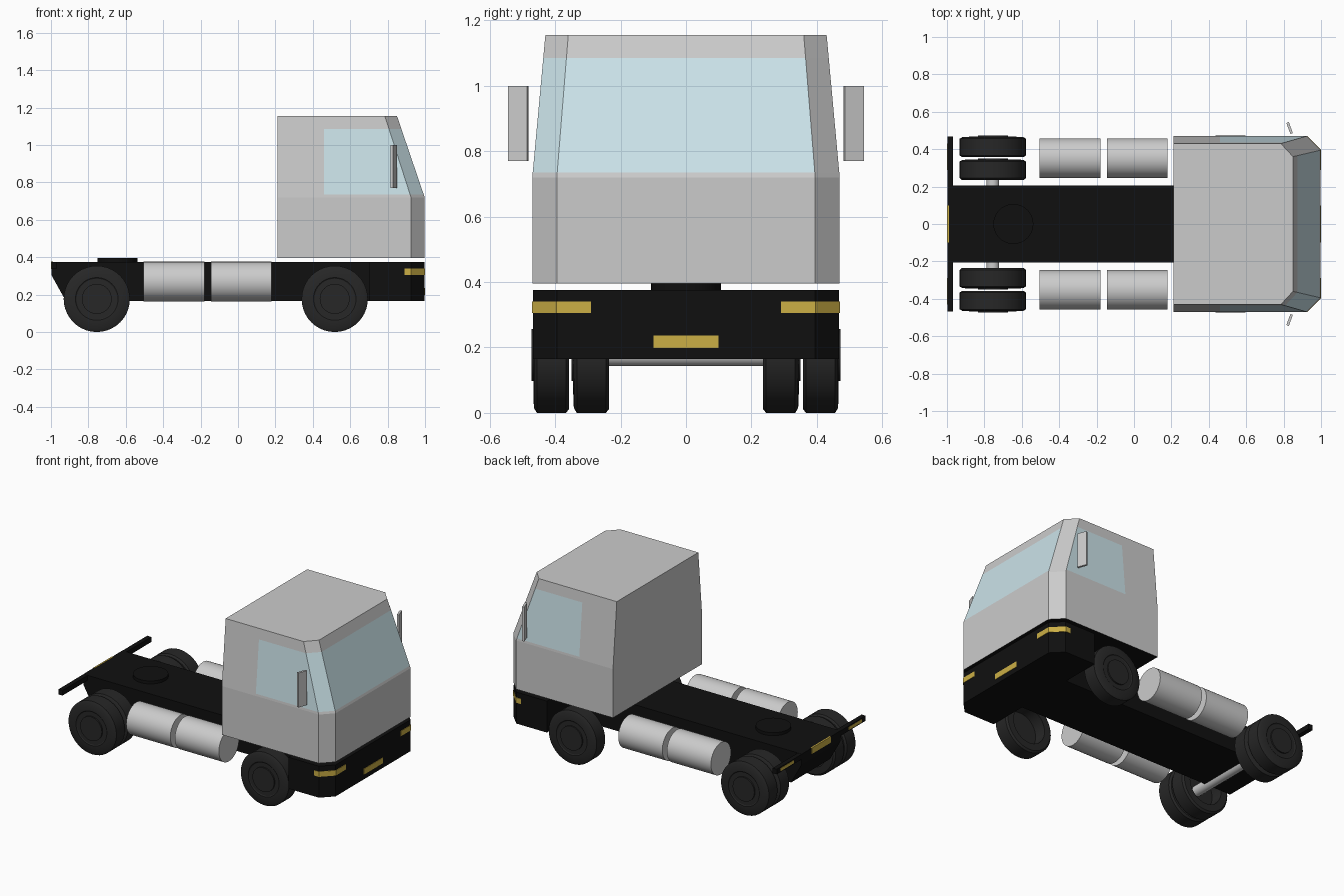
import bpy, bmesh
from math import radians, pi
from mathutils import Matrix, Vector

if "Cube" in bpy.data.objects:
    bpy.data.objects.remove(bpy.data.objects["Cube"])


def material(name, rgb):
    m = bpy.data.materials.new(name)
    m.diffuse_color = (*rgb, 1)
    m.use_nodes = True
    m.node_tree.nodes["Principled BSDF"].inputs["Base Color"].default_value = m.diffuse_color
    return m


BLACK = material("black", (0.005, 0.005, 0.005))
RUBBER = material("rubber", (0.02, 0.02, 0.02))
GLASS = material("glass", (0.6, 0.77, 0.82))
AMBER = material("amber", (0.6, 0.43, 0.06))


def finish(name, bm, mat=None, smooth=False):
    bmesh.ops.recalc_face_normals(bm, faces=bm.faces)
    me = bpy.data.meshes.new(name)
    bm.to_mesh(me)
    bm.free()
    ob = bpy.data.objects.new(name, me)
    bpy.context.collection.objects.link(ob)
    if mat:
        me.materials.append(mat)
    if smooth:
        bpy.ops.object.select_all(action='DESELECT')
        ob.select_set(True)
        bpy.context.view_layer.objects.active = ob
        bpy.ops.object.shade_smooth_by_angle(angle=radians(30))
    return ob


def box(name, lo, hi, mat=None, turn=0):
    lo, hi = Vector(lo), Vector(hi)
    bm = bmesh.new()
    m = (Matrix.Translation((lo + hi) / 2) @ Matrix.Rotation(turn, 4, 'Z')
         @ Matrix.Diagonal((*(hi - lo), 1)))
    bmesh.ops.create_cube(bm, size=1, matrix=m)
    return finish(name, bm, mat)


def prism(name, points, direction, mat=None):
    bm = bmesh.new()
    face = bm.faces.new([bm.verts.new(p) for p in points])
    ext = bmesh.ops.extrude_face_region(bm, geom=[face], use_keep_orig=True)
    moved = [v for v in ext['geom'] if isinstance(v, bmesh.types.BMVert)]
    bmesh.ops.translate(bm, verts=moved, vec=direction)
    return finish(name, bm, mat)


def cylinder(name, centre, radius, depth, axis, mat=None):
    bm = bmesh.new()
    rot = {'X': Matrix.Rotation(pi / 2, 4, 'Y'), 'Y': Matrix.Rotation(pi / 2, 4, 'X'),
           'Z': Matrix()}[axis]
    bmesh.ops.create_cone(bm, cap_ends=True, segments=40, radius1=radius, radius2=radius,
                          depth=depth, matrix=Matrix.Translation(centre) @ rot)
    return finish(name, bm, mat, True)


# Wheel: revolved profile (radius, outward distance), hollow on the inner side
WHEEL = [(0, .472), (.08, .472), (.08, .463), (.108, .463), (.114, .467), (.162, .465),
         (.177, .456), (.177, .367), (.165, .357), (.12, .357), (.12, .44), (0, .44)]


def wheel(name, x, side, inset=0):
    bm = bmesh.new()
    verts = [bm.verts.new((r, side * (y - inset), 0)) for r, y in WHEEL]
    edges = [bm.edges.new(pair) for pair in zip(verts, verts[1:])]
    bmesh.ops.spin(bm, geom=verts + edges, cent=(0, 0, 0), axis=(0, 1, 0),
                   angle=2 * pi, steps=40)
    bmesh.ops.remove_doubles(bm, verts=bm.verts, dist=1e-5)
    bmesh.ops.translate(bm, verts=bm.verts, vec=(x, 0, .177))
    finish(name, bm, RUBBER, True)


# Cab: stacked rings with chamfered front corners and inward-leaning upper walls
def cab_ring(z):
    t = max(0, (z - .72) / (1.155 - .72))
    w, wf = .47 - .04 * t, .395 - .035 * t
    front, corner = .998 - .148 * t, .925 - .14 * t
    half = [(.21, w), (.46, w), (corner, w), (front, wf)]
    return [(x, y, z) for x, y in half] + [(x, -y, z) for x, y in reversed(half)]


bm = bmesh.new()
rings = [[bm.verts.new(p) for p in cab_ring(z)] for z in (.395, .72, .735, 1.085, 1.155)]
for level, (a, b) in enumerate(zip(rings, rings[1:])):
    for i in range(8):
        j = (i + 1) % 8
        f = bm.faces.new((a[i], a[j], b[j], b[i]))
        # side windows, windscreen and one glazed corner
        if level == 2 and i in (1, 3, 4, 5):
            f.material_index = 1
bm.faces.new(rings[-1])
bm.faces.new(rings[0]).material_index = 2
cab = finish("cab", bm)
for m in (material("cab_grey", (.8, .8, .8)), GLASS, BLACK):
    cab.data.materials.append(m)

# Chassis with sloped tail
tail = [(-.998, .375), (-.998, .305), (-.92, .165), (.75, .165), (.75, .375)]
prism("chassis", [(x, -.205, z) for x, z in tail], (0, .41, 0), BLACK)

# Front bumper with chamfered corners
plan = [(.70, .468), (.925, .468), (.997, .395)]
plan += [(x, -y) for x, y in reversed(plan)]
prism("front_bumper", [(x, y, .165) for x, y in plan], (0, 0, .21), BLACK)
box("front_plate", (.99, -.1, .198), (1, .1, .236), AMBER)

# Rear bar and plate
box("rear_bar", (-.998, -.468, .34), (-.968, .468, .374), BLACK)
box("rear_plate", (-1, -.1, .336), (-.99, .1, .376), AMBER)

# Coupling disc on the chassis
cylinder("coupling_disc", (-.645, 0, .384), .107, .022, 'Z', BLACK)

# Rear axle
cylinder("rear_axle", (-.755, 0, .177), .034, .7, 'Y')

for side, label in ((1, "left"), (-1, "right")):
    # Wrap-around front lights and rear lights
    strip = [(.89, .471), (.926, .471), (1, .396), (1, .29), (.99, .29), (.99, .392),
             (.922, .461), (.89, .461)]
    prism(f"front_light_{label}", [(x, side * y, .305) for x, y in strip], (0, 0, .035), AMBER)
    y0, y1 = sorted((side * .29, side * .43))
    box(f"rear_light_{label}", (-1, y0, .347), (-.99, y1, .367), AMBER)

    # Wheels: single at the front, pair at the rear
    wheel(f"front_wheel_{label}", .517, side)
    wheel(f"rear_outer_wheel_{label}", -.755, side)
    wheel(f"rear_inner_wheel_{label}", -.755, side, .122)

    # Side tanks
    for x, place in ((-.342, "rear"), (.017, "front")):
        cylinder(f"{place}_tank_{label}", (x, side * .352, .27), .106, .325, 'X')

    # Mirrors, angled
    c = side * .513
    box(f"mirror_{label}", (.825, c - .031, .77), (.839, c + .031, 1.0), None,
        side * radians(20))
